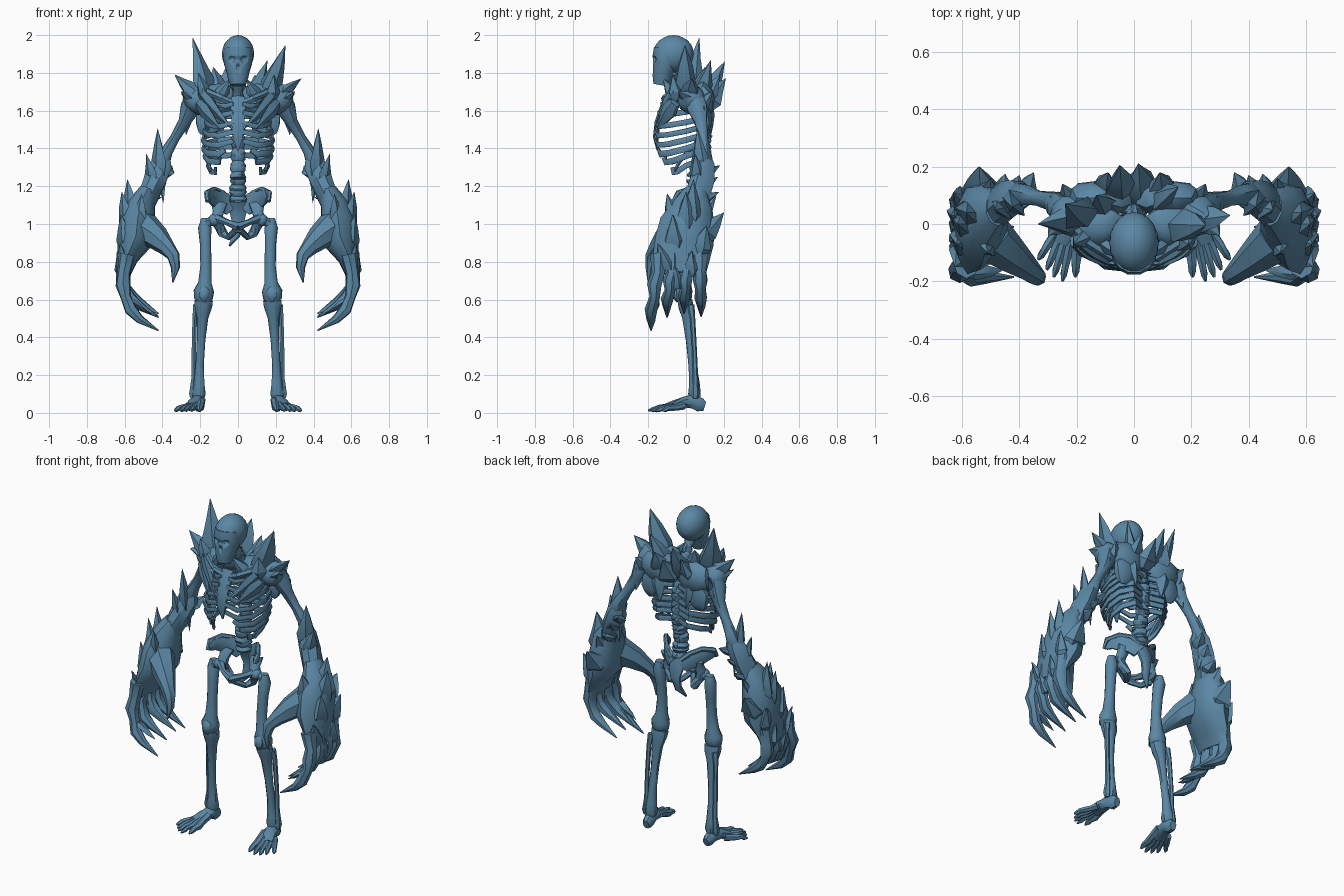
import bpy, bmesh, math, random
from mathutils import Vector, Matrix

random.seed(4)
mat = bpy.data.materials.new("slate blue bone")
mat.diffuse_color = (0.105, 0.245, 0.375, 1)
X, Y, Z = Vector((1, 0, 0)), Vector((0, 1, 0)), Vector((0, 0, 1))


def finish(bm, name, mirror=False, angle=45):
    bmesh.ops.recalc_face_normals(bm, faces=bm.faces[:])
    me = bpy.data.meshes.new(name)
    bm.to_mesh(me)
    bm.free()
    me.materials.append(mat)
    me.shade_smooth()
    me.set_sharp_from_angle(angle=math.radians(angle))
    ob = bpy.data.objects.new(name, me)
    bpy.context.collection.objects.link(ob)
    if mirror:
        ob.modifiers.new("mirror", 'MIRROR')
    return ob


def loft(bm, pts, n=8, ref=X, jit=0.0):
    """Closed tube through points (x, y, z, radius along ref[, other radius])."""
    ps = [Vector(p[:3]) for p in pts]
    rings = []
    for i, p in enumerate(pts):
        t = (ps[min(i + 1, len(ps) - 1)] - ps[max(i - 1, 0)]).normalized()
        u = (ref - t * ref.dot(t)).normalized()
        v = t.cross(u)
        ra, rb = p[3], p[-1]
        ring = []
        for k in range(n):
            a = 2 * math.pi * (k + 0.5) / n
            s = 1 + random.uniform(-jit, jit)
            ring.append(bm.verts.new(ps[i] + s * (u * ra * math.cos(a) + v * rb * math.sin(a))))
        rings.append(ring)
    for a, b in zip(rings, rings[1:]):
        for k in range(n):
            bm.faces.new((a[k], a[(k + 1) % n], b[(k + 1) % n], b[k]))
    bm.faces.new(rings[0])
    bm.faces.new(rings[-1])


def spike(bm, base, tip, r, flat=0.6):
    """Leaf-shaped shard from base to tip."""
    b, t = Vector(base), Vector(tip)
    ref = Vector((0.62, 0.7, 0.33))
    pts = [(*b.lerp(t, f), r * s, r * s * flat) for f, s in ((0, .75), (.3, 1), (.65, .55), (1, .02))]
    loft(bm, pts, 5, ref, 0.18)


def blob(bm, c, r, sub=2, jit=0.0, rot=0.0):
    m = Matrix.Translation(c) @ Matrix.Rotation(rot, 4, 'Y') @ Matrix.Diagonal((*r, 1))
    vs = bmesh.ops.create_icosphere(bm, subdivisions=sub, radius=1)['verts']
    for v in vs:
        v.co = m @ (v.co * (1 + random.uniform(-jit, jit)))


# Skull with eye sockets and nose hole
bm = bmesh.new()
for s in (-1, 1):
    blob(bm, (s * .035, -.18, 1.872), (.023, .03, .02))
blob(bm, (0, -.182, 1.83), (.012, .022, .018))
cut = finish(bm, "socket_cutter")
cut.hide_render = True
cut.display_type = 'WIRE'
bm = bmesh.new()
blob(bm, (0, -.066, 1.9), (.086, .108, .1), 3)
cranium = finish(bm, "cranium")
bm = bmesh.new()
loft(bm, [(0, -.1, 1.93, .075, .072), (0, -.105, 1.885, .08, .075), (0, -.108, 1.85, .077, .07),
          (0, -.12, 1.81, .064, .058), (0, -.125, 1.775, .056, .054), (0, -.132, 1.735, .042, .042)], 12)
face = finish(bm, "face_and_jaw")
for ob in (cranium, face):
    mod = ob.modifiers.new("sockets", 'BOOLEAN')
    mod.operation, mod.object, mod.solver = 'DIFFERENCE', cut, 'EXACT'

# Spine: knobbly column with rear processes
bm = bmesh.new()
line = [Vector(p) for p in ((0, -.04, 1.81), (0, .03, 1.68), (0, .085, 1.52), (0, .075, 1.36), (0, .045, 1.24), (0, .06, 1.12))]
for a, b in zip(line, line[1:]):
    for k in range(2):
        p, q = a.lerp(b, k / 2), a.lerp(b, (k + 1) / 2)
        r = .028 + .03 * max(0, 1.75 - p.z)
        m = p.lerp(q, .5)
        loft(bm, [(*p, r), (*p.lerp(q, .2), r * 1.1), (*m, r * .8), (*p.lerp(q, .8), r * 1.1), (*q, r)], 8, X, .08)
        loft(bm, [(*m, .022), (*(m + Vector((0, .055, -.02))), .008)], 5)
finish(bm, "spine")

# Rib cage
bm = bmesh.new()
for i in range(8):
    z = 1.66 - i * .042 + random.uniform(-.006, .006)
    w = (.115, .15, .17, .18, .186, .185, .178, .16)[i]
    f = (-.13, -.145, -.155, -.16, -.16, -.145, -.115, -.07)[i]
    drop = .03 + i * .006
    end = .025 if i < 5 else .07 + (i - 5) * .025
    r = random.uniform(.014, .019)
    loft(bm, [(.02, .095, z, r, .009), (w * .6, .125, z - .005, r, .01), (w * .93, .075, z - drop * .4, r, .01),
              (w, 0, z - drop * .8, r, .01), (w * .88, f * .6, z - drop * 1.2, r, .01),
              (max(w * .55, end), f * .93, z - drop * 1.3, r, .01), (end, f, z - drop * .9, r * .8, .008)], 6, Z, .12)
loft(bm, [(.165, .03, 1.40, .014), (.16, -.03, 1.34, .014), (.145, -.06, 1.28, .006)], 6, Y)
finish(bm, "ribs", True)
bm = bmesh.new()
loft(bm, [(0, -.09, 1.67, .04, .02), (0, -.12, 1.62, .045, .018), (0, -.15, 1.54, .04, .016),
          (0, -.16, 1.46, .03, .015), (0, -.15, 1.39, .006, .006)], 6)
finish(bm, "sternum")

# Collar bones and chest shards
bm = bmesh.new()
loft(bm, [(.01, -.1, 1.63, .022), (.08, -.115, 1.665, .018), (.16, -.06, 1.70, .02), (.23, .02, 1.69, .025)], 6, Z)
spike(bm, (.2, -.05, 1.70), (.03, -.17, 1.5), .045)
spike(bm, (.21, -.06, 1.64), (.09, -.155, 1.50), .045)
spike(bm, (.12, -.06, 1.66), (.04, -.12, 1.77), .04)
finish(bm, "collar_bones", True, 30)

# Shoulder blades and crusted upper back
bm = bmesh.new()
for c, r, a in (((.215, .03, 1.66), (.075, .075, .085), .5), ((.12, .09, 1.66), (.12, .06, .10), .2),
                ((.13, .0, 1.69), (.09, .08, .05), .25), ((.15, .105, 1.56), (.075, .03, .10), -.3)):
    blob(bm, c, r, 2, .08, a)
for b, t, r in (((.1, .11, 1.66), (.09, .18, 1.79), .06), ((.21, .07, 1.62), (.25, .14, 1.70), .05),
                ((.24, .03, 1.66), (.30, -.04, 1.70), .05), ((.1, .1, 1.62), (.09, .13, 1.46), .055)):
    spike(bm, b, t, r)
finish(bm, "shoulder_crust", True, 30)

# Large individual spikes over the shoulders
bm = bmesh.new()
for b, t, r in (((-.16, .02, 1.67), (-.24, .07, 1.985), .065), ((.14, -.01, 1.66), (.25, -.005, 1.945), .075),
                ((-.2, .02, 1.66), (-.335, .0, 1.79), .06), ((.2, .02, 1.66), (.335, .03, 1.77), .06),
                ((.08, .08, 1.66), (.155, .13, 1.865), .06), ((-.05, .1, 1.66), (-.05, .205, 1.86), .065),
                ((.02, .1, 1.62), (.015, .21, 1.77), .07), ((-.1, .05, 1.68), (-.13, .1, 1.83), .055),
                ((-.17, -.05, 1.66), (-.21, -.07, 1.80), .045), ((.18, -.05, 1.66), (.19, -.07, 1.79), .045)):
    spike(bm, b, t, r, .7)
finish(bm, "shoulder_spikes", False, 30)

# Upper arms
bm = bmesh.new()
loft(bm, [(.225, .04, 1.68, .05), (.255, .06, 1.61, .055), (.285, .08, 1.54, .035), (.335, .09, 1.455, .027),
          (.375, .10, 1.385, .034), (.4, .1, 1.33, .045), (.415, .095, 1.30, .03)], 8, X, .05)
spike(bm, (.245, .07, 1.66), (.275, .10, 1.47), .045)
finish(bm, "upper_arm", True)

# Crusted forearms with elbow spikes
bm = bmesh.new()
loft(bm, [(.385, .10, 1.37, .03), (.405, .10, 1.31, .06, .055), (.44, .085, 1.23, .06, .068),
          (.475, .06, 1.15, .055, .07), (.50, .03, 1.08, .05, .07)], 8, X, .08)
for b, t, r in (((.42, .08, 1.26), (.425, .06, 1.505), .055), ((.45, .06, 1.22), (.485, .05, 1.37), .045),
                ((.39, .1, 1.26), (.35, .18, 1.31), .045), ((.43, .1, 1.2), (.40, .17, 1.25), .04),
                ((.46, .09, 1.13), (.45, .175, 1.17), .045), ((.41, .1, 1.3), (.395, .09, 1.11), .035)):
    spike(bm, b, t, r)
finish(bm, "forearm", True, 35)

# Huge hands: palm, thumb, four curled clawed fingers
bm = bmesh.new()
loft(bm, [(.475, .055, 1.18, .045, .06), (.51, .04, 1.10, .075, .105), (.53, .01, 1.0, .095, .145),
          (.54, -.005, .91, .09, .16), (.58, -.02, .82, .052, .15), (.60, -.03, .74, .033, .13)], 10, X, .05)
loft(bm, [(.50, -.05, .98, .085), (.43, -.11, .93, .065), (.375, -.155, .875, .045), (.342, -.18, .83, .036),
          (.332, -.19, .77, .024), (.345, -.2, .69, .003)], 7, Y, .06)
for y, yt, dz in ((-.145, -.185, -.01), (-.07, -.10, .06), (.005, -.01, .08), (.075, .08, .065)):
    m = (y + yt) / 2
    loft(bm, [(.585, y, .84, .045), (.605, y, .74, .036), (.608, m, .68 + dz * .3, .04), (.595, m, .62 + dz * .5, .029),
              (.568, yt, .555 + dz * .8, .034), (.52, yt, .505 + dz, .024), (.42, yt, .445 + dz, .003)], 7, Y, .06)
spike(bm, (.58, -.17, .6), (.455, -.16, .52), .03)
finish(bm, "hand", True, 45)

# Broad overlapping crust plates on the backs of the hands
bm = bmesh.new()
for b, t, r in (((.55, .02, .98), (.585, .04, 1.235), .075), ((.57, -.01, .95), (.615, .0, 1.17), .07),
                ((.58, -.06, .86), (.62, -.07, 1.05), .065), ((.53, .08, .92), (.54, .20, 1.06), .08),
                ((.5, .07, 1.02), (.5, .16, 1.15), .05), ((.52, -.06, .98), (.51, -.10, 1.16), .055),
                ((.58, .06, .84), (.63, .11, .99), .065), ((.60, -.09, .74), (.625, -.15, .9), .05),
                ((.60, .02, .73), (.64, .03, .86), .05), ((.605, -.05, .66), (.645, -.06, .78), .04)):
    spike(bm, b, t, r, .65)
finish(bm, "hand_spikes", True, 35)

# Pelvis: flared hip wings, pubic loops, tail bone
bm = bmesh.new()
loft(bm, [(.035, .085, 1.08, .045, .022), (.07, .07, 1.115, .055, .018), (.115, .03, 1.135, .055, .014),
          (.145, -.02, 1.145, .042, .014), (.155, -.06, 1.13, .02, .01)], 8, Z)
loft(bm, [(.035, .09, 1.12, .018), (.08, .075, 1.165, .014), (.125, .02, 1.185, .014), (.165, -.04, 1.165, .016),
          (.162, -.068, 1.12, .012)], 6, Z)
loft(bm, [(.10, .04, 1.11, .045, .018), (.105, .015, 1.06, .03, .03), (.115, .005, 1.02, .036, .036), (.10, .02, .98, .022)], 8)
loft(bm, [(.11, -.01, 1.03, .024), (.06, -.055, 1.01, .017), (0, -.07, .985, .024)], 6, Z)
loft(bm, [(.105, .02, 1.0, .026), (.08, .035, .95, .026), (.05, 0, .93, .016), (.01, -.06, .97, .018)], 6, Z)
finish(bm, "hip_bone", True)
bm = bmesh.new()
loft(bm, [(0, .06, 1.15, .045, .03), (0, .085, 1.09, .055, .022), (0, .105, 1.01, .035, .016), (-.01, .09, .94, .022), (-.045, .06, .885, .005)], 8)
finish(bm, "sacrum")

# Legs: thigh, knee cap, two shin bones
bm = bmesh.new()
blob(bm, (.125, .0, 1.02), (.034, .034, .034))
loft(bm, [(.125, 0, 1.02, .024), (.155, .005, 1.01, .026), (.18, .01, .985, .03)], 8, Y)
loft(bm, [(.175, .012, 1.03, .022), (.175, .01, .98, .037), (.172, 0, .9, .032), (.17, -.01, .78, .03), (.175, -.012, .69, .037),
          (.18, -.012, .645, .056, .045), (.182, -.01, .605, .052, .043), (.182, -.005, .59, .035)], 10, X, .04)
finish(bm, "thigh_bone", True)
bm = bmesh.new()
loft(bm, [(.178, -.04, .665, .012), (.178, -.052, .645, .03, .016), (.18, -.054, .615, .028, .018), (.18, -.04, .59, .012)], 7)
loft(bm, [(.183, -.005, .595, .052, .042), (.184, .0, .56, .05, .042), (.188, .01, .50, .032), (.196, .023, .38, .024),
          (.203, .035, .25, .023), (.206, .045, .15, .03), (.207, .045, .10, .038, .036), (.207, .045, .075, .03)], 8, X, .04)
loft(bm, [(.220, .025, .57, .02), (.229, .035, .5, .014), (.234, .045, .33, .013), (.234, .05, .18, .015), (.24, .05, .10, .022), (.24, .05, .075, .014)], 6)
finish(bm, "shin_bones", True)

# Feet: heel to instep, five splayed toes
bm = bmesh.new()
loft(bm, [(.205, .098, .035, .022, .028), (.207, .075, .042, .03, .04), (.212, .035, .062, .036, .04),
          (.222, -.015, .055, .042, .03), (.238, -.07, .036, .048, .018)], 8, X, .06)
for i, (tx, ty) in enumerate(((.205, -.185), (.25, -.20), (.28, -.185), (.305, -.16), (.335, -.125))):
    a, t = Vector((.195 + i * .016, -.01, .062 - i * .006)), Vector((tx, ty, .012))
    k, j = a.lerp(t, .55), a.lerp(t, .75)
    r = .021 if i == 0 else .017
    loft(bm, [(*a, r * 1.15), (*a.lerp(t, .3), r), (k.x, k.y, .027, r), (j.x, j.y, .026, r * .8),
              (*a.lerp(t, .87), r * .75), (*t, .005)], 6, X, .06)
finish(bm, "foot", True)
